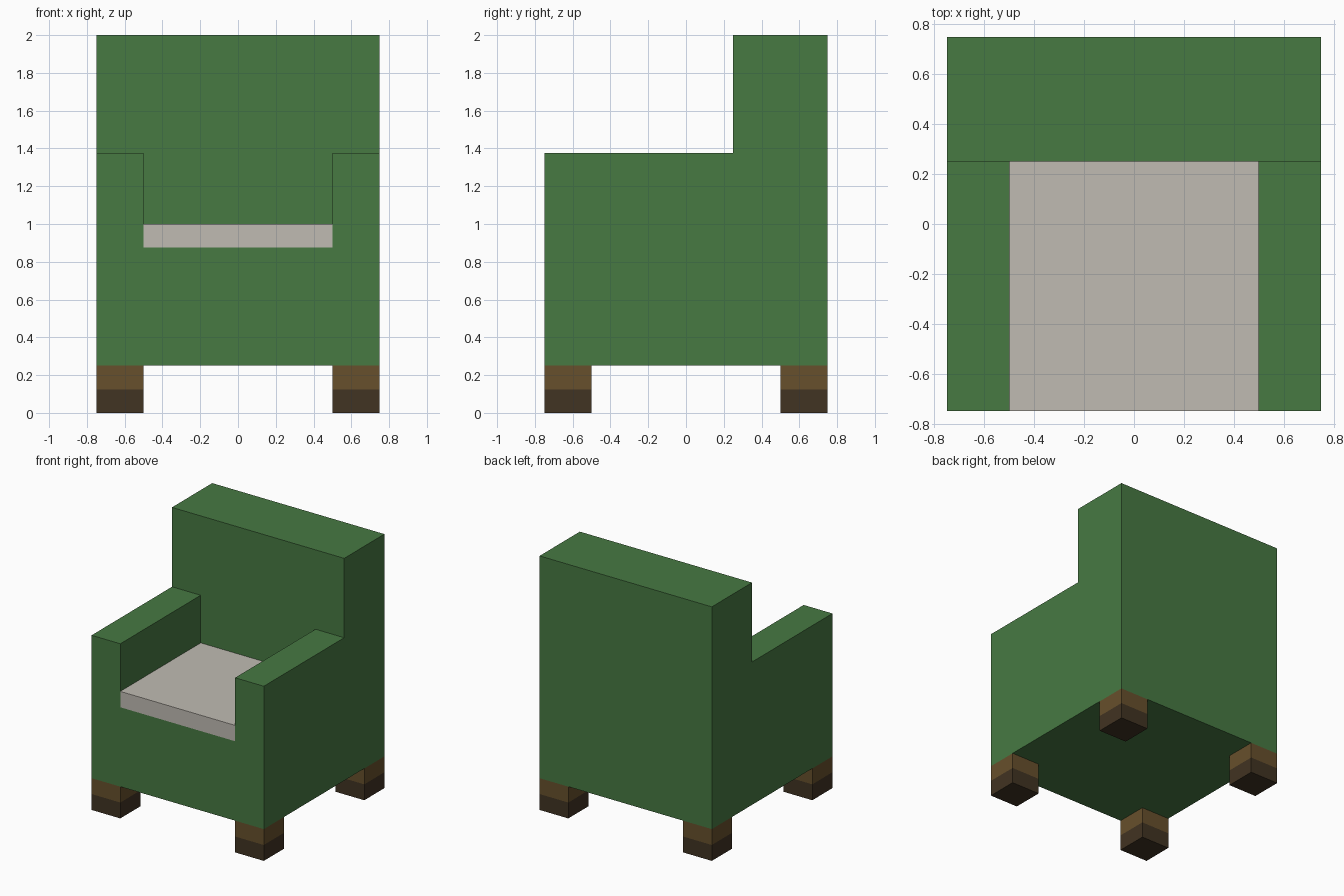
import bpy
import bmesh
from mathutils import Vector

if "Cube" in bpy.data.objects:
    bpy.data.objects.remove(bpy.data.objects["Cube"])


def material(name, rgb):
    mat = bpy.data.materials.new(name)
    mat.use_nodes = True
    mat.diffuse_color = (*rgb, 1)
    mat.node_tree.nodes["Principled BSDF"].inputs["Base Color"].default_value = (*rgb, 1)
    return mat


green = material("green fabric", (0.063, 0.192, 0.055))
cream = material("cream cushion", (0.53, 0.50, 0.45))
brown = material("brown wood", (0.135, 0.08, 0.025))
dark = material("dark wood", (0.053, 0.033, 0.016))


def finish(name, bm, mats):
    bmesh.ops.recalc_face_normals(bm, faces=bm.faces)
    mesh = bpy.data.meshes.new(name)
    bm.to_mesh(mesh)
    bm.free()
    for mat in mats:
        mesh.materials.append(mat)
    obj = bpy.data.objects.new(name, mesh)
    bpy.context.collection.objects.link(obj)
    return obj


def box_mesh(low, high):
    bm = bmesh.new()
    bmesh.ops.create_cube(bm, size=1)
    low, high = Vector(low), Vector(high)
    for v in bm.verts:
        v.co = (low + high) / 2 + v.co * (high - low)
    return bm


# Body: L-shaped side profile extruded across the width
profile = [(-0.75, 0.25), (0.75, 0.25), (0.75, 2), (0.25, 2), (0.25, 1.375), (-0.75, 1.375)]
bm = bmesh.new()
side = bm.faces.new([bm.verts.new((-0.75, y, z)) for y, z in profile])
out = bmesh.ops.extrude_face_region(bm, geom=[side], use_keep_orig=True)
moved = [g for g in out["geom"] if isinstance(g, bmesh.types.BMVert)]
bmesh.ops.translate(bm, verts=moved, vec=(1.5, 0, 0))
body = finish("chair_body", bm, [green])

# Seat recess between the arms
cutter = finish("seat_cutter", box_mesh((-0.5, -1, 0.875), (0.5, 0.25, 1.75)), [green])
cutter.hide_render = True
cut = body.modifiers.new("seat recess", "BOOLEAN")
cut.operation = "DIFFERENCE"
cut.solver = "EXACT"
cut.object = cutter
bpy.context.view_layer.objects.active = body
bpy.ops.object.modifier_apply(modifier=cut.name)
bpy.data.objects.remove(cutter)

# Seat cushion, flush with the front
finish("seat_cushion", box_mesh((-0.5, -0.75, 0.875), (0.5, 0.25, 1)), [cream])

# Legs with dark lower halves
for x, x_name in ((-0.625, "right"), (0.625, "left")):
    for y, y_name in ((-0.625, "front"), (0.625, "back")):
        bm = box_mesh((x - 0.125, y - 0.125, 0), (x + 0.125, y + 0.125, 0.25))
        bmesh.ops.bisect_plane(bm, geom=bm.verts[:] + bm.edges[:] + bm.faces[:],
                               plane_co=(0, 0, 0.125), plane_no=(0, 0, 1))
        for face in bm.faces:
            face.material_index = int(face.calc_center_median().z < 0.125)
        finish(f"{y_name}_{x_name}_leg", bm, [brown, dark])
